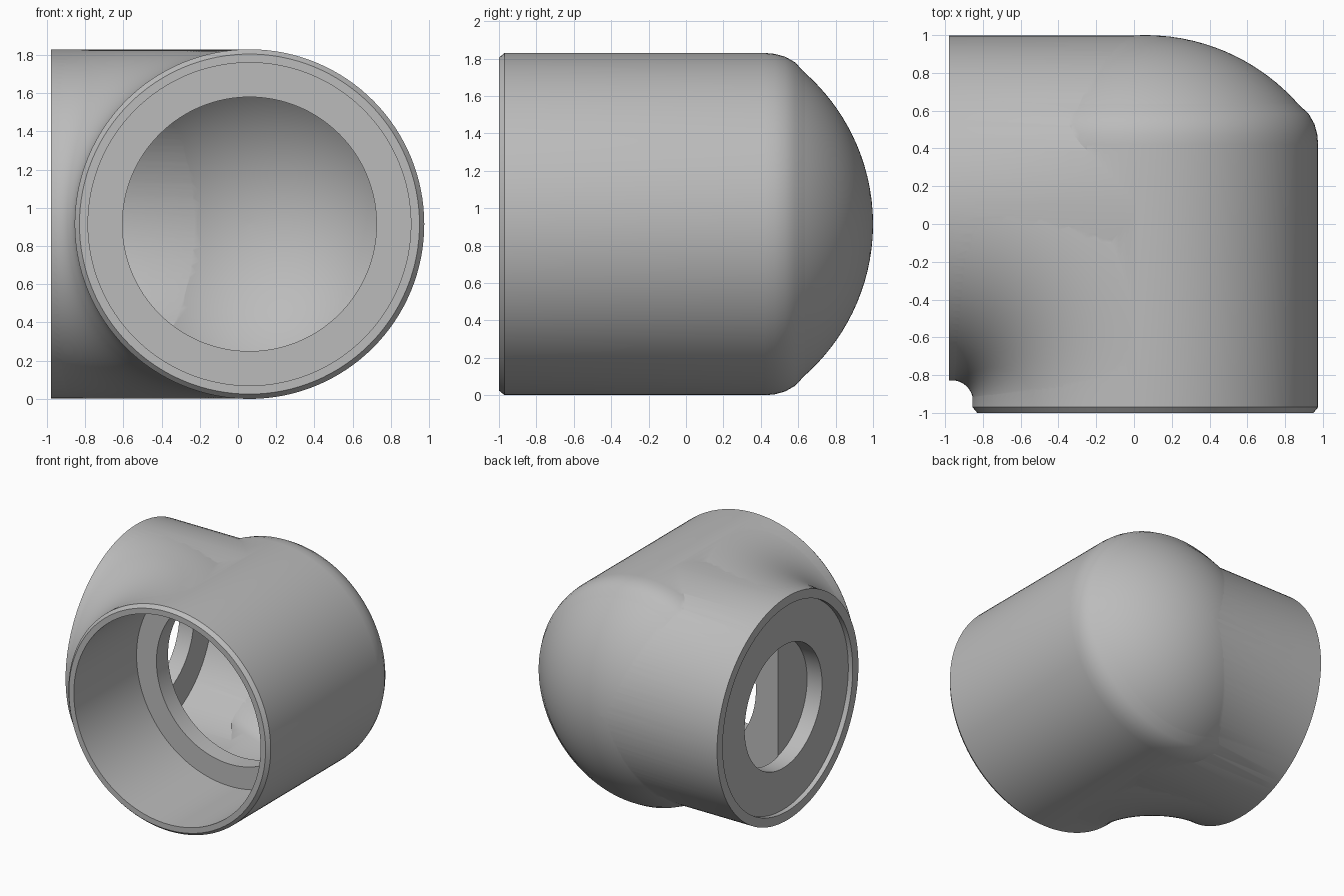
import bpy, bmesh
from math import sin, cos, pi, sqrt
from mathutils import Vector

if "Cube" in bpy.data.objects:
    bpy.data.objects.remove(bpy.data.objects["Cube"])

SEG = 128
MID = 0.915                      # height of both tube axes
FRONT_X, LEFT_Y = 0.06, 0.085    # where the two tube axes run

mat = bpy.data.materials.new("light_grey")
mat.use_nodes = True
GREY = (0.5, 0.5, 0.5, 1)
mat.diffuse_color = GREY
mat.node_tree.nodes["Principled BSDF"].inputs["Base Color"].default_value = GREY


def ring(center, side, r):
    """Circle in the plane of a horizontal side vector and z."""
    return [center + r * (cos(2 * pi * i / SEG) * side + sin(2 * pi * i / SEG) * Vector((0, 0, 1)))
            for i in range(SEG)]


def loft(name, rings, keep_behind=None):
    """Closed solid through a row of rings, optionally cut off in front of a y value."""
    bm = bmesh.new()
    rows = [[bm.verts.new(p) for p in r] for r in rings]
    for a, b in zip(rows, rows[1:]):
        for i in range(SEG):
            j = (i + 1) % SEG
            bm.faces.new((a[i], a[j], b[j], b[i]))
    bm.faces.new(rows[0])
    bm.faces.new(rows[-1])
    if keep_behind is not None:
        cut = bmesh.ops.bisect_plane(bm, geom=bm.verts[:] + bm.edges[:] + bm.faces[:],
                                     plane_co=(0, keep_behind, 0), plane_no=(0, -1, 0),
                                     clear_outer=True)
        edges = [e for e in cut["geom_cut"] if isinstance(e, bmesh.types.BMEdge)]
        bmesh.ops.contextual_create(bm, geom=edges)
    bmesh.ops.recalc_face_normals(bm, faces=bm.faces[:])
    me = bpy.data.meshes.new(name)
    bm.to_mesh(me)
    bm.free()
    me.materials.append(mat)
    ob = bpy.data.objects.new(name, me)
    bpy.context.collection.objects.link(ob)
    return ob


def along_y(name, profile):
    return loft(name, [ring(Vector((FRONT_X, y, MID)), Vector((1, 0, 0)), r) for r, y in profile])


def along_x(name, profile, keep_behind=None):
    return loft(name, [ring(Vector((x, LEFT_Y, MID)), Vector((0, 1, 0)), r) for r, x in profile],
                keep_behind)


def dome(radius, edge, steps=20):
    """Spherical cap profile from its rim to its tip."""
    rs = [edge * sin(pi / 2 * (1 - k / steps)) for k in range(steps)] + [0.004]
    return [(r, sqrt(radius ** 2 - r ** 2) - 0.08) for r in rs]


def combine(target, other, operation):
    mod = target.modifiers.new(other.name, "BOOLEAN")
    mod.operation = operation
    mod.solver = "EXACT"
    mod.object = other
    bpy.context.view_layer.objects.active = target
    bpy.ops.object.modifier_apply(modifier=mod.name)
    bpy.data.objects.remove(other)


# Front tube with chamfered mouth, soft shoulder and domed back
shoulder = [(0.915, 0.42), (0.91, 0.475), (0.895, 0.53), (0.865, 0.583)]
body = along_y("elbow_body", [(0.89, -1), (0.915, -0.97)] + shoulder + dome(1.08, 0.81))

# Side tube
combine(body, along_x("side_tube", [(0.9135, -0.98), (0.9135, 0.06)]), "UNION")

# Rounded inner bend joining the two tubes
pivot = Vector((-0.965, -0.94, MID))
bend = []
for k in range(49):
    a = pi / 2 * k / 48
    out = Vector((cos(a), sin(a), 0))
    bend.append(ring(pivot + 1.025 * out, out, 0.9125))
combine(body, loft("inner_bend", bend), "UNION")

# Hollow: front socket, stop ring, rear chamber, side chamber
hollows = [
    along_y("front_socket", [(0.845, -1.1), (0.845, -0.19)]),
    along_y("stop_ring_hole", [(0.665, -0.3), (0.665, 0.1)]),
    along_y("rear_chamber", [(0.78, -0.04), (0.78, 0.42), (0.755, 0.48)] + dome(0.95, 0.71)),
    along_x("side_chamber", [(0.74, -0.81), (0.74, 0.06)], keep_behind=-0.039),
    along_x("side_recess", [(0.84, -1.1), (0.84, -0.94)]),
    along_x("side_hole", [(0.5, -1.0), (0.5, -0.805)]),
]
for cutter in hollows:
    combine(body, cutter, "DIFFERENCE")

# Smooth shading with crisp rims
bpy.ops.object.select_all(action="DESELECT")
body.select_set(True)
bpy.context.view_layer.objects.active = body
bpy.ops.object.shade_smooth_by_angle(angle=pi / 7)
